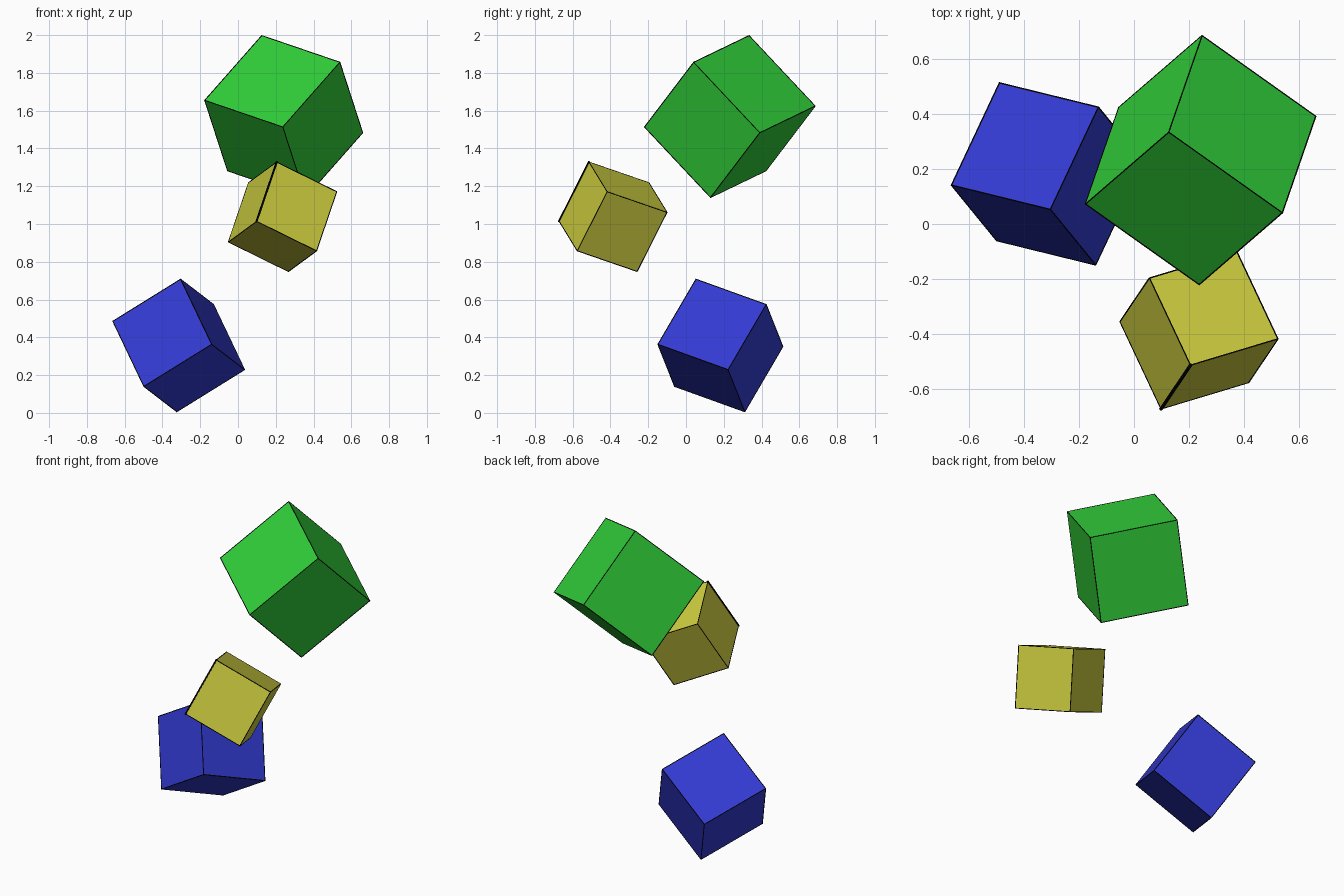
import bpy
from mathutils import Matrix, Vector

if "Cube" in bpy.data.objects:
    bpy.data.objects.remove(bpy.data.objects["Cube"], do_unlink=True)


def material(name, rgb):
    mat = bpy.data.materials.new(name)
    mat.use_nodes = True
    mat.diffuse_color = (*rgb, 1)
    bsdf = next(n for n in mat.node_tree.nodes if n.type == 'BSDF_PRINCIPLED')
    bsdf.inputs["Base Color"].default_value = (*rgb, 1)
    return mat


def box(name, dims, mat, frame):
    """Flat-shaded box of the given dimensions, placed by a matrix."""
    bpy.ops.mesh.primitive_cube_add(size=1)
    obj = bpy.context.object
    obj.name = obj.data.name = name
    obj.data.transform(Matrix.Diagonal((*dims, 1)))
    obj.data.materials.append(mat)
    obj.matrix_world = frame
    return obj


def tilted_frame(centre, edge_a, edge_b):
    """Orthonormal frame at centre, aligned to two edges of a cube."""
    x = Vector(edge_a).normalized()
    z = x.cross(Vector(edge_b)).normalized()
    y = z.cross(x)
    rot = Matrix((x, y, z)).transposed().to_4x4()
    return Matrix.Translation(centre) @ rot


GREEN = material("green", (0.03, 0.62, 0.04))
YELLOW = material("yellow", (0.60, 0.60, 0.05))
BLUE = material("blue", (0.033, 0.043, 0.64))
BLACK = material("black", (0.0, 0.0, 0.0))

# name, colour, side, centre, two edge directions
cubes = [
    ("green_cube", GREEN, 0.526, (0.242, 0.232, 1.569),
     (0.413, -0.293, -0.141), (-0.302, -0.26, -0.342)),
    ("yellow_cube", YELLOW, 0.367, (0.236, -0.386, 1.038),
     (0.319, 0.096, -0.157), (-0.144, 0.317, -0.111)),
    ("blue_cube", BLUE, 0.432, (-0.314, 0.182, 0.357),
     (-0.358, 0.088, -0.222), (0.166, -0.203, -0.347)),
]

for name, mat, side, centre, edge_a, edge_b in cubes:
    frame = tilted_frame(centre, edge_a, edge_b)
    box(name, (side,) * 3, mat, frame)

    # Thin black trim along all twelve edges
    trim = box(name + "_edge_trim", (side,) * 3, BLACK, frame)
    wire = trim.modifiers.new("Wireframe", 'WIREFRAME')
    wire.thickness = 0.006
    wire.offset = 0

    # One heavier strip along the front edge of the small cube
    if name == "yellow_cube":
        h = side / 2
        strip = frame @ Matrix.Translation((-h, -h, 0))
        box("yellow_cube_heavy_edge", (0.009, 0.009, side + 0.008), BLACK, strip)
